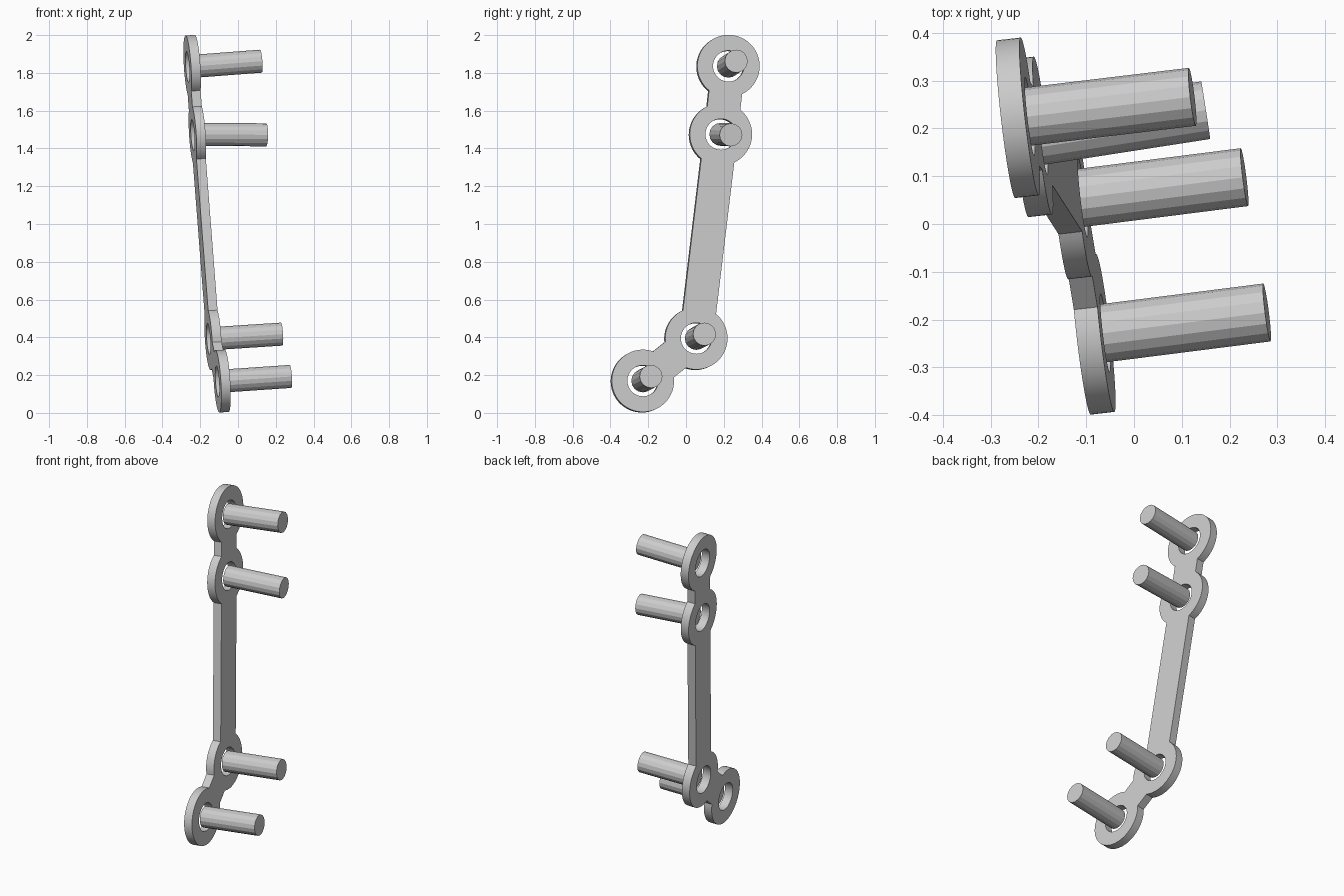
import bpy, bmesh
from math import atan2, asin, cos, sin, tau, ceil
from mathutils import Vector

cube = bpy.data.objects.get("Cube")
if cube:
    bpy.data.objects.remove(cube, do_unlink=True)

NORMAL = Vector((1, 0.115, 0.0635)).normalized()
ORIGIN = Vector((-0.218, 0.225, 1.836))
RING_R, HOLE_R, BAR_W, THICK = 0.165, 0.082, 0.176, 0.05
PIN_R = 0.061

# Eyelet centres (y, z) from top to bottom, and the matching pin tips
eyelets = [(0.225, 1.836), (0.185, 1.475), (0.055, 0.395), (-0.228, 0.17)]
tips = [(0.122, 0.266, 1.862), (0.15, 0.238, 1.472),
        (0.231, 0.098, 0.417), (0.278, -0.185, 0.193)]


def on_plate(y, z):
    """Point of the tilted front face above (y, z)."""
    dy, dz = y - ORIGIN.y, z - ORIGIN.z
    return Vector((ORIGIN.x - (NORMAL.y * dy + NORMAL.z * dz) / NORMAL.x, y, z))


def arc(center, radius, start, sweep, closed=False):
    n = max(4, ceil(64 * sweep / tau))
    steps = n if closed else n + 1
    return [(center[0] + radius * cos(start + sweep * i / n),
             center[1] + radius * sin(start + sweep * i / n)) for i in range(steps)]


def outline(centers):
    """Discs joined by straight bars, walked down one side and up the other."""
    path = centers + centers[-2:0:-1]
    half = asin(BAR_W / 2 / RING_R)
    points = []
    for i, c in enumerate(path):
        before, after = path[i - 1], path[(i + 1) % len(path)]
        start = atan2(before[1] - c[1], before[0] - c[0]) + half
        end = atan2(after[1] - c[1], after[0] - c[0]) - half
        points += arc(c, RING_R, start, (end - start) % tau)
    return points


def finish(bm, name):
    bmesh.ops.recalc_face_normals(bm, faces=bm.faces)
    mesh = bpy.data.meshes.new(name)
    bm.to_mesh(mesh)
    bm.free()
    obj = bpy.data.objects.new(name, mesh)
    bpy.context.collection.objects.link(obj)
    return obj


# Plate with four eyelets
bm = bmesh.new()
loops = [outline(eyelets)] + [arc(c, HOLE_R, 0, tau, True) for c in eyelets]
for loop in loops:
    verts = [bm.verts.new(on_plate(*p)) for p in loop]
    for i, v in enumerate(verts):
        bm.edges.new((verts[i - 1], v))
bmesh.ops.triangle_fill(bm, edges=bm.edges[:], use_beauty=True, normal=NORMAL)
back = bmesh.ops.extrude_face_region(bm, geom=bm.faces[:], use_keep_orig=True)
bmesh.ops.translate(bm, vec=-NORMAL * THICK,
                    verts=[g for g in back["geom"] if isinstance(g, bmesh.types.BMVert)])
plate = finish(bm, "plate")
bpy.ops.object.select_all(action='DESELECT')
plate.select_set(True)
bpy.context.view_layer.objects.active = plate
bpy.ops.object.shade_smooth_by_angle(angle=0.35)

# Faceted pins standing in the eyelets
for label, center, tip in zip(("top", "upper", "lower", "bottom"), eyelets, tips):
    base = on_plate(*center) - NORMAL * 0.008
    axis = Vector(tip) - base
    bm = bmesh.new()
    bmesh.ops.create_cone(bm, cap_ends=True, segments=16, radius1=PIN_R,
                          radius2=PIN_R, depth=axis.length)
    pin = finish(bm, label + "_pin")
    pin.location = base + axis / 2
    pin.rotation_euler = axis.to_track_quat('Z', 'Y').to_euler()
